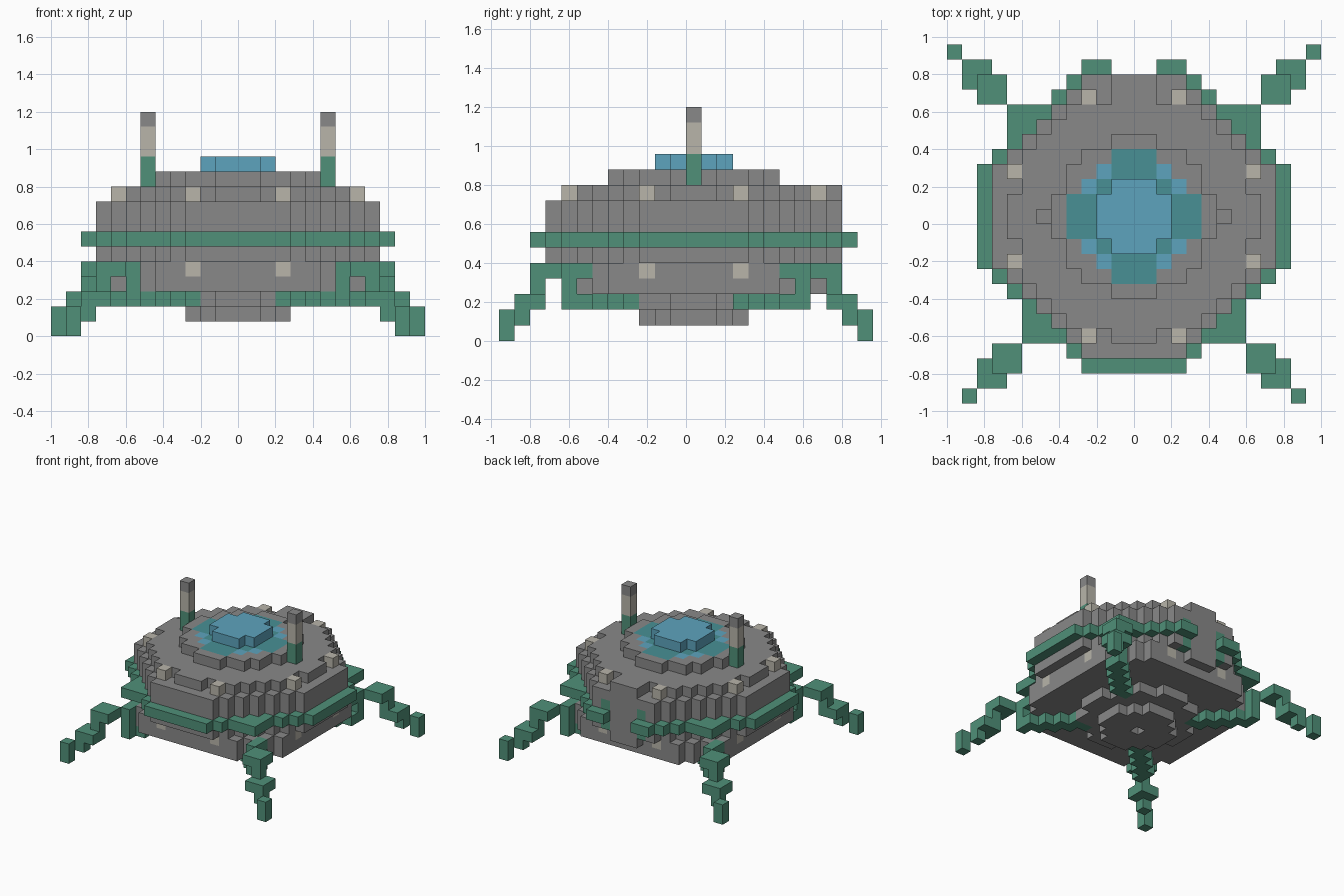
import bpy, bmesh
from mathutils import Vector

if "Cube" in bpy.data.objects:
    bpy.data.objects.remove(bpy.data.objects["Cube"], do_unlink=True)

U = 0.08                      # block size
owner = {}                    # cell -> (part name, material)


def material(name, rgb):
    m = bpy.data.materials.new(name)
    m.use_nodes = True
    m.diffuse_color = (*rgb, 1)
    m.node_tree.nodes["Principled BSDF"].inputs["Base Color"].default_value = (*rgb, 1)
    return m


grey = material("hull grey", (0.25, 0.25, 0.25))
green = material("trim green", (0.08, 0.28, 0.19))
beige = material("lamp beige", (0.48, 0.46, 0.4))
blue = material("glass blue", (0.11, 0.37, 0.51))
teal = material("glass teal", (0.065, 0.28, 0.3))


def put(part, mat, cells):
    for c in cells:
        owner[c] = (part, mat)


def layer(k, rule, r=12):
    """All cells at height k whose absolute offsets meet the rule."""
    return [(i, j, k) for i in range(-r, r + 1) for j in range(-r, r + 1)
            if rule(abs(i), abs(j))]


def octagon(k, r, total):
    return layer(k, lambda a, b: max(a, b) <= r and a + b <= total)


def disc(k, limit):
    return layer(k, lambda a, b: a * a + b * b <= limit)


# Hull, from the belly up
put("belly", grey, [c for c in disc(1, 10) if c[:2] != (0, 0)])
put("belly", grey, disc(2, 27))
for k in (3, 4):
    put("lower_hull", grey, octagon(k, 8, 13))
for k in (5, 6, 7, 8):
    put("middle_hull", grey, octagon(k, 9, 12))
put("upper_hull", grey, disc(9, 65))
put("roof", grey, disc(10, 27))

# Rear hatch, with its sill and lintel
put("rear_hatch", grey, [(i, j, k) for i in (-1, 0, 1) for j in (8, 9) for k in (4, 9)])

# Trim ring, open at the hatch
ring = [c for c in octagon(6, 10, 13) if max(abs(c[0]), abs(c[1])) > 9
        or abs(c[0]) + abs(c[1]) > 12]
put("trim_ring", green, [c for c in ring if not (c[1] > 0 and abs(c[0]) < 2)])
put("hatch_trim", green, [(s * 2, 9, k) for s in (-1, 1) for k in (5, 7)])

# Lamps around the upper and lower hull
for k in (4, 9):
    put("lamps", beige, layer(k, lambda a, b: (a, b) in ((3, 8), (8, 3))))

# Glass roof
put("glass_rim", teal, disc(10, 17))
put("glass_inlay", blue, layer(10, lambda a, b: (a, b) in ((2, 3), (3, 2))))
put("dome", blue, layer(11, lambda a, b: max(a, b) <= 2 and a + b < 4))

# Antennas
for s, side in ((-1, "right"), (1, "left")):
    for k in range(10, 15):
        mat = green if k < 12 else beige if k < 14 else grey
        put(side + "_antenna", mat, [(s * 6, 0, k)])


# Legs: strut under the hull, column, knee, shin and foot
def block(i, j, k):
    return [(a, b, k) for a in (i, i + 1) for b in (j, j + 1)]


leg = [(d, d + 1, 2) for d in range(3, 8)] + [(d + 1, d + 1, 2) for d in range(3, 7)]
leg += [(7, 8, 3), (7, 8, 4), (7, 7, 4)]
leg += block(6, 7, 6)
leg += block(8, 9, 4) + [(9, 10, 3)] + block(9, 10, 2)
leg += [(10, 11, 1), (11, 12, 1), (11, 12, 0)]
for s, side in ((-1, "right"), (1, "left")):
    put("front_%s_leg" % side, green, [(s * i, -j, k) for i, j, k in leg])
    put("back_%s_leg" % side, green, [(s * (i + 1), j - 1, k) for i, j, k in leg])


# Turn each part into a mesh of its exposed block faces
axes = [Vector(v) for v in ((1, 0, 0), (0, 1, 0), (0, 0, 1))]


def build(part):
    bm = bmesh.new()
    mats = []
    for cell, (name, mat) in owner.items():
        if name != part:
            continue
        if mat not in mats:
            mats.append(mat)
        centre = Vector(cell) + Vector((0, 0.5, 0.5))
        for n in range(3):
            for s in (-1, 1):
                out = axes[n] * s
                if tuple(int(a + b) for a, b in zip(cell, out)) in owner:
                    continue
                u, v = axes[(n + 1) % 3] * s, axes[(n + 2) % 3]
                corners = [out - u - v, out + u - v, out + u + v, out - u + v]
                face = bm.faces.new([bm.verts.new((centre + c / 2) * U) for c in corners])
                face.material_index = mats.index(mat)
    bmesh.ops.remove_doubles(bm, verts=bm.verts, dist=U / 100)
    mesh = bpy.data.meshes.new(part)
    bm.to_mesh(mesh)
    bm.free()
    for m in mats:
        mesh.materials.append(m)
    bpy.context.collection.objects.link(bpy.data.objects.new(part, mesh))


for part in sorted({p for p, m in owner.values()}):
    build(part)
